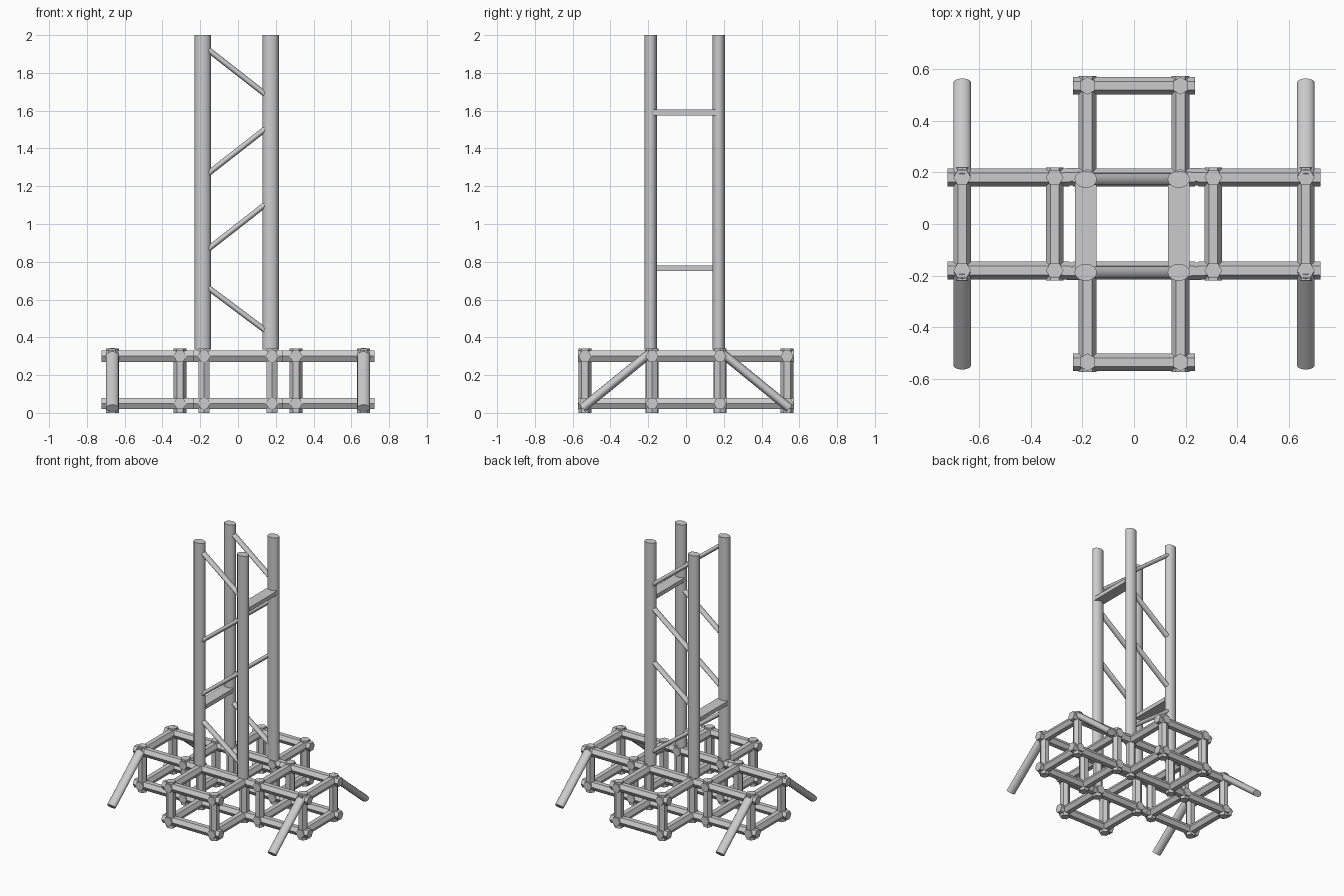
import bpy, bmesh, math
from mathutils import Vector

cube = bpy.data.objects.get("Cube")
if cube:
    bpy.data.objects.remove(cube, do_unlink=True)

steel = bpy.data.materials.new("grey steel")
steel.use_nodes = True
GREY = (0.6, 0.6, 0.6, 1)
steel.diffuse_color = GREY
steel.node_tree.nodes["Principled BSDF"].inputs["Base Color"].default_value = GREY

X, Y, Z = Vector((1, 0, 0)), Vector((0, 1, 0)), Vector((0, 0, 1))
LOW, HIGH = 0.05, 0.3       # frame levels
HEX = 0.034                 # hexagonal bar radius
NEAR, FAR = 0.18, 0.535     # front and back cells
SIDE_IN, SIDE_OUT = 0.307, 0.665
POST_X, POST_Y = (-0.187, 0.173), (-0.187, 0.173)


def bar(bm, a, b, side, ru, rv, sides=6, smooth=False):
    """Prism from a to b; its first corner points along side."""
    a, b = Vector(a), Vector(b)
    axis = (b - a).normalized()
    u = (side - axis * side.dot(axis)).normalized()
    v = axis.cross(u)
    rings = []
    for end in (a, b):
        ring = []
        for i in range(sides):
            t = math.tau * i / sides
            ring.append(bm.verts.new(end + u * ru * math.cos(t) + v * rv * math.sin(t)))
        rings.append(ring)
    low, high = rings
    for i in range(sides):
        j = (i + 1) % sides
        bm.faces.new((low[i], low[j], high[j], high[i])).smooth = smooth
    for cap in (bm.faces.new(low[::-1]), bm.faces.new(high)):
        for e in cap.edges:
            e.smooth = False


def finish(bm, name):
    mesh = bpy.data.meshes.new(name)
    bm.to_mesh(mesh)
    bm.free()
    mesh.materials.append(steel)
    ob = bpy.data.objects.new(name, mesh)
    bpy.context.collection.objects.link(ob)
    return ob


def tube(name, a, b, side, ru, rv):
    bm = bmesh.new()
    bar(bm, a, b, side, ru, rv, 16, True)
    return finish(bm, name)


def cell(name, x0, x1, y0, y1, point):
    """Open box of hexagonal bars whose ends poke past the corners."""
    bm = bmesh.new()
    for z in (LOW, HIGH):
        for y in (y0, y1):
            bar(bm, (x0 - 0.057, y, z), (x1 + 0.057, y, z), Y, HEX, HEX)
        for x in (x0, x1):
            bar(bm, (x, y0 - 0.038, z), (x, y1 + 0.038, z), X, HEX, HEX)
    for x in (x0, x1):
        for y in (y0, y1):
            bar(bm, (x, y, 0), (x, y, 0.342), point, HEX, HEX)
    return finish(bm, name)


# Base cells
cell("front_cell", -NEAR, NEAR, -FAR, -NEAR, Y)
cell("back_cell", -NEAR, NEAR, NEAR, FAR, Y)
cell("left_cell", SIDE_IN, SIDE_OUT, -NEAR, NEAR, X)
cell("right_cell", -SIDE_OUT, -SIDE_IN, -NEAR, NEAR, X)

# Short links between neighbouring cells
bm = bmesh.new()
for sx in (-1, 1):
    for sy in (-1, 1):
        for z in (LOW, HIGH):
            bar(bm, (sx * NEAR, sy * 0.185, z), (sx * SIDE_IN, sy * NEAR, z), Y, HEX, HEX)
finish(bm, "cell_links")

# Outrigger legs
for sx, across in ((-1, "right"), (1, "left")):
    for sy, along in ((-1, "front"), (1, "back")):
        tube(f"{along}_{across}_leg", (sx * SIDE_OUT, sy * NEAR, 0.325),
             (sx * SIDE_OUT, sy * 0.548, 0.025), X, 0.034, 0.024)

# Tower posts
for x, across in zip(POST_X, ("right", "left")):
    for y, along in zip(POST_Y, ("front", "back")):
        tube(f"{along}_{across}_post", (x, y, 0.335), (x, y, 2), X, 0.043, 0.033)

# Diagonal braces on the front and back of the tower
for y, along in zip(POST_Y, ("front", "back")):
    for i, (z0, z1) in enumerate(((0.67, 0.43), (0.86, 1.11), (1.26, 1.51), (1.93, 1.68))):
        tube(f"{along}_brace_{i + 1}", (POST_X[0] + 0.02, y, z0),
             (POST_X[1] - 0.02, y, z1), Y, 0.022, 0.015)

# Flat cross plates on the two sides of the tower
for name, x, z in (("right_plate", POST_X[0], 0.765), ("left_plate", POST_X[1], 1.59)):
    bm = bmesh.new()
    bmesh.ops.create_cube(bm, size=1)
    for v in bm.verts:
        v.co = Vector((x + v.co.x * 0.084, v.co.y * 0.33 - 0.007, z + v.co.z * 0.03))
    finish(bm, name)
